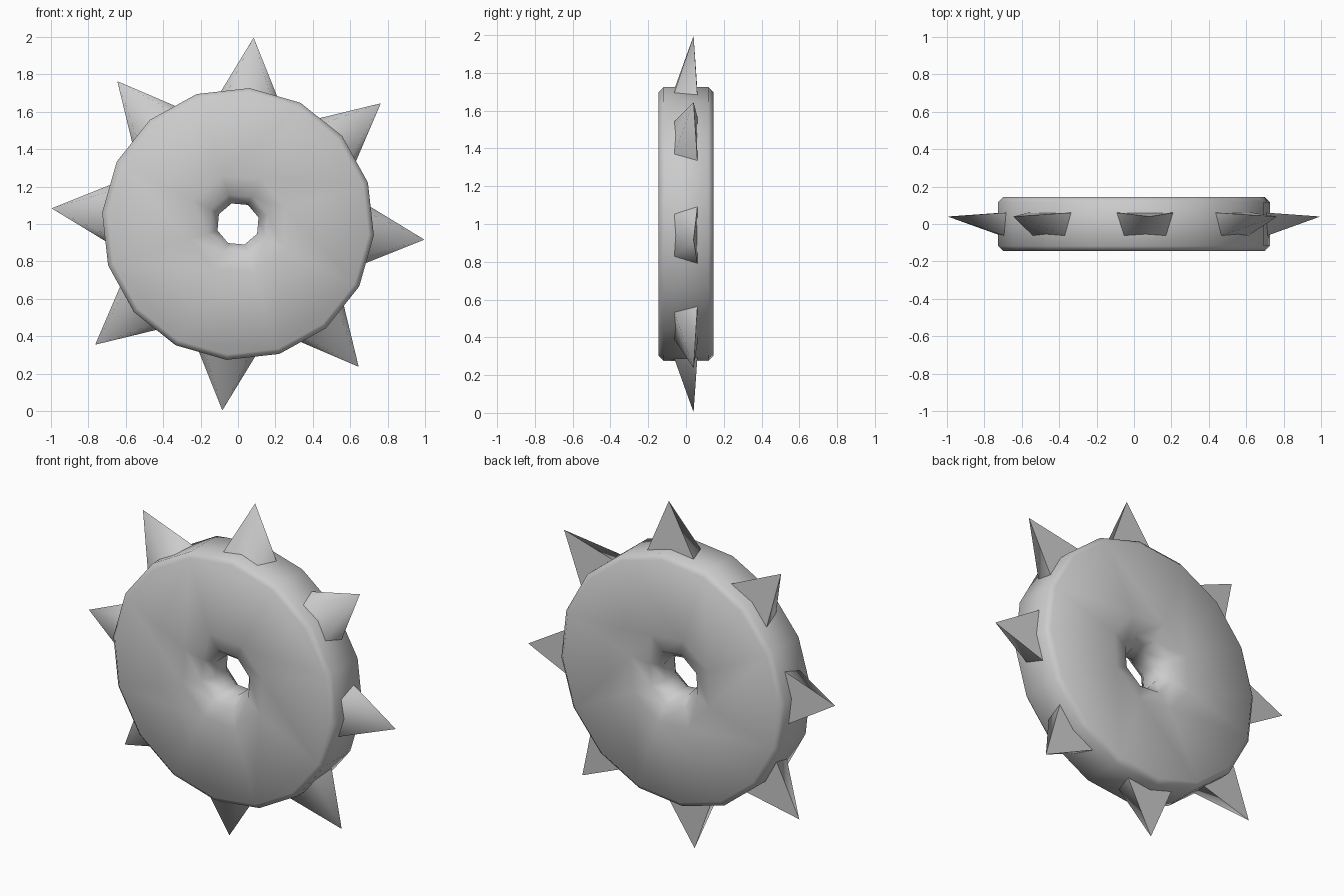
import bpy, bmesh, math

if "Cube" in bpy.data.objects:
    bpy.data.objects.remove(bpy.data.objects["Cube"])

TURN = math.radians(85.2)      # small clockwise twist of the whole wheel


def finish(bm, name):
    bmesh.ops.recalc_face_normals(bm, faces=bm.faces[:])
    for f in bm.faces:
        f.smooth = True
    me = bpy.data.meshes.new(name)
    bm.to_mesh(me)
    bm.free()
    ob = bpy.data.objects.new(name, me)
    bpy.context.collection.objects.link(ob)
    return ob


def ring(bm, n, radius, y, start):
    return [bm.verts.new((radius * math.cos(start + i * math.tau / n), y,
                          1 + radius * math.sin(start + i * math.tau / n)))
            for i in range(n)]


def bridge(bm, a, b):
    n = len(a)
    for i in range(n):
        j = (i + 1) % n
        bm.faces.new((a[i], a[j], b[j], b[i]))


# Wheel: 16-sided chamfered rim, 8-sided flared centre hole
bm = bmesh.new()
inner_start = TURN + math.tau / 16
rim = [ring(bm, 16, r, y, TURN) for r, y in
       ((0.70, -0.145), (0.729, -0.118), (0.729, 0.118), (0.70, 0.145))]
hole = [ring(bm, 8, r, y, inner_start) for r, y in
        ((0.27, -0.145), (0.165, -0.115), (0.115, -0.05),
         (0.115, 0.05), (0.165, 0.115), (0.27, 0.145))]
for loops in (rim, hole):
    for a, b in zip(loops, loops[1:]):
        bridge(bm, a, b)
# flat side faces join two rim segments to each hole segment
for outer, inner in ((rim[0], hole[0]), (rim[-1], hole[-1])):
    for j in range(8):
        k = 2 * j + 1
        bm.faces.new((inner[j], outer[k], outer[(k + 1) % 16],
                      outer[(k + 2) % 16], inner[(j + 1) % 8]))
finish(bm, "wheel")

# Spikes: off-centre pyramids with a wide flat back and a narrower front
BASE = ((-0.17, 0.063), (0.17, 0.063), (0.13, -0.078), (-0.13, -0.078))
for s in range(8):
    a = TURN + s * math.tau / 8
    ca, sa = math.cos(a), math.sin(a)

    def place(r, t, y):
        return (r * ca - t * sa, y, 1 + r * sa + t * ca)

    bm = bmesh.new()
    tip = bm.verts.new(place(1.0, 0, 0.04))
    base = [bm.verts.new(place(0.66, t, y)) for t, y in BASE]
    bm.faces.new(base)
    sides = [bm.faces.new((base[i], base[(i + 1) % 4], tip)) for i in range(4)]
    # crisp edges around the flat back and the buried base
    for e in list(sides[0].edges) + [e for e in bm.edges if tip not in e.verts]:
        e.smooth = False
    finish(bm, f"spike_{s + 1}")
